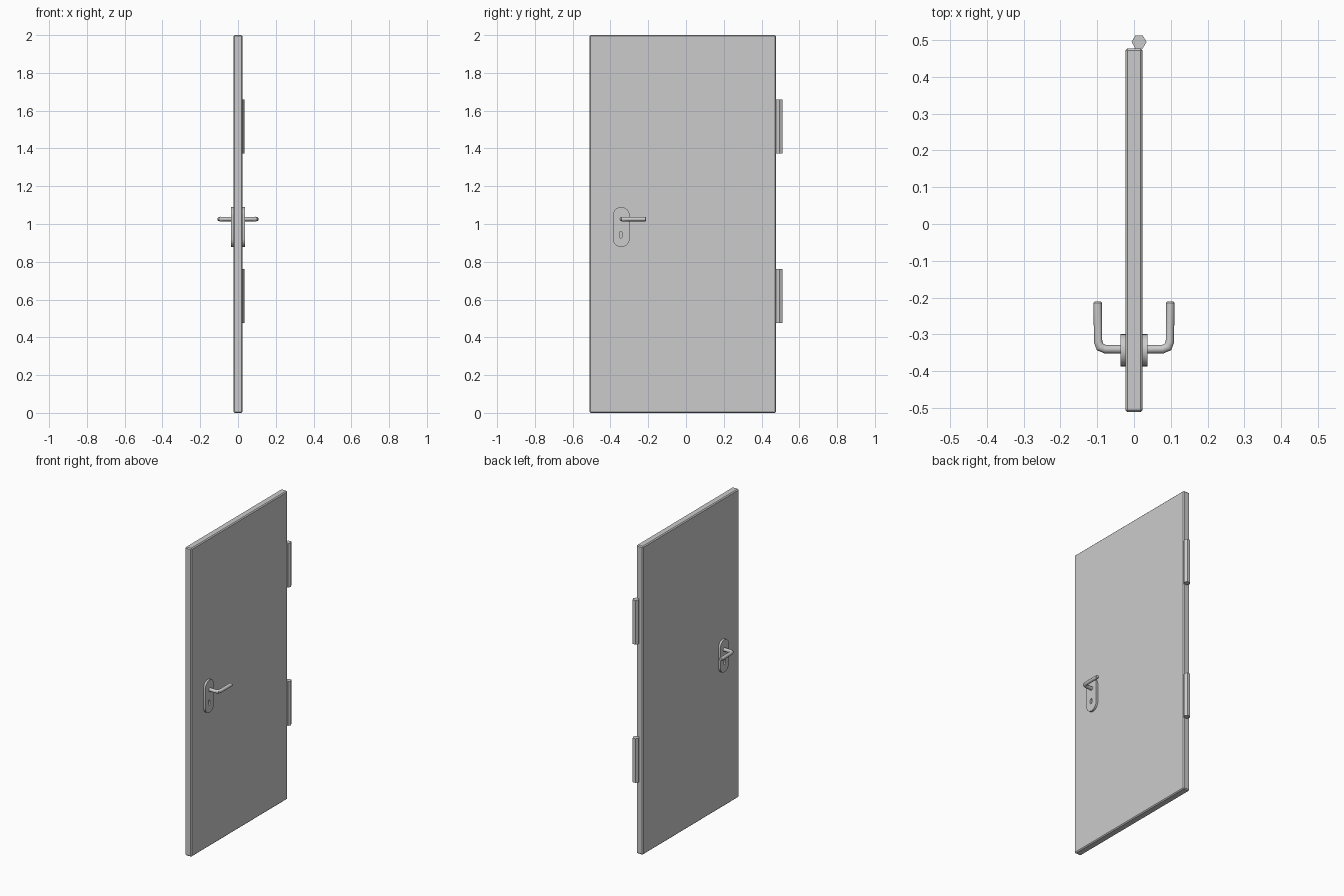
import bpy, bmesh
from math import pi, sin, cos, radians
from mathutils import Matrix, Vector

if "Cube" in bpy.data.objects:
    bpy.data.objects.remove(bpy.data.objects["Cube"])


def add_object(name, mesh, smooth=False, mirror=False):
    obj = bpy.data.objects.new(name, mesh)
    bpy.context.collection.objects.link(obj)
    if smooth:
        mesh.shade_smooth()
        mesh.set_sharp_from_angle(angle=radians(35))
    if mirror:
        obj.modifiers.new("other_side", 'MIRROR').use_axis[0] = True
    return obj


def to_mesh(bm, name):
    bmesh.ops.recalc_face_normals(bm, faces=bm.faces)
    mesh = bpy.data.meshes.new(name)
    bm.to_mesh(mesh)
    bm.free()
    return mesh


def stadium(y, z_low, z_high, r, n=12):
    """Rounded slot outline in (y, z)."""
    top = [(y + r * cos(pi * i / n), z_high - r + r * sin(pi * i / n)) for i in range(n + 1)]
    low = [(y - r * cos(pi * i / n), z_low + r - r * sin(pi * i / n)) for i in range(n + 1)]
    return top + low


def plate_mesh(name, outlines, x0, x1):
    """Extrude filled outlines (with holes) along x."""
    curve = bpy.data.curves.new(name, 'CURVE')
    curve.dimensions, curve.fill_mode = '2D', 'BOTH'
    curve.extrude = (x1 - x0) / 2
    for outline in outlines:
        spline = curve.splines.new('POLY')
        spline.points.add(len(outline) - 1)
        for p, (u, v) in zip(spline.points, outline):
            p.co = (u, v, 0, 1)
        spline.use_cyclic_u = True
    temp = bpy.data.objects.new(name, curve)
    bpy.context.collection.objects.link(temp)
    graph = bpy.context.evaluated_depsgraph_get()
    mesh = bpy.data.meshes.new_from_object(temp.evaluated_get(graph))
    bpy.data.objects.remove(temp)
    mesh.transform(Matrix(((0, 0, 1, (x0 + x1) / 2), (1, 0, 0, 0), (0, 1, 0, 0), (0, 0, 0, 1))))
    bm = bmesh.new()
    bm.from_mesh(mesh)
    bmesh.ops.remove_doubles(bm, verts=bm.verts, dist=1e-5)
    return to_mesh(bm, name)


def tube_mesh(name, path, z, radii, n=12):
    """Sweep a round section along a path in the xy plane."""
    bm = bmesh.new()
    pts = [Vector((x, y, z)) for x, y in path]
    rings = []
    for i, p in enumerate(pts):
        before = (p - pts[i - 1]).normalized() if i else Vector()
        after = (pts[i + 1] - p).normalized() if i < len(pts) - 1 else Vector()
        t = (before + after).normalized()
        side = Vector((t.y, -t.x, 0))
        rings.append([bm.verts.new(p + radii[i] * (side * cos(2 * pi * k / n)
                      + Vector((0, 0, sin(2 * pi * k / n))))) for k in range(n)])
    for a, b in zip(rings, rings[1:]):
        for k in range(n):
            bm.faces.new((a[k], a[(k + 1) % n], b[(k + 1) % n], b[k]))
    bm.faces.new(rings[0])
    bm.faces.new(rings[-1])
    return to_mesh(bm, name)


# Door leaf with chamfered edges
bm = bmesh.new()
bmesh.ops.create_cube(bm, size=1)
bmesh.ops.scale(bm, vec=(0.047, 0.988, 2.0), verts=bm.verts)
bmesh.ops.translate(bm, vec=(0, -0.017, 1.0), verts=bm.verts)
bmesh.ops.bevel(bm, geom=bm.edges[:], offset=0.006, segments=1, affect='EDGES')
add_object("door_leaf", to_mesh(bm, "door_leaf"))

# Six-sided hinge barrels
for name, z in (("lower_hinge", 0.618), ("upper_hinge", 1.515)):
    bm = bmesh.new()
    bmesh.ops.create_cone(bm, cap_ends=True, segments=6, radius1=0.0203, radius2=0.0203, depth=0.286)
    bmesh.ops.rotate(bm, verts=bm.verts, matrix=Matrix.Rotation(pi / 2, 3, 'Z'))
    bmesh.ops.translate(bm, vec=(0.0137, 0.4945, z), verts=bm.verts)
    add_object(name, to_mesh(bm, name))

# Rounded lock plates with keyhole, both sides
outlines = [stadium(-0.343, 0.878, 1.09, 0.044), stadium(-0.345, 0.926, 0.961, 0.0075, 6)]
add_object("lock_plates", plate_mesh("lock_plates", outlines, 0.02, 0.0365), True, True)

# Bent lever handles, both sides
path = [(0.03, -0.34), (0.078, -0.34), (0.092, -0.334), (0.0975, -0.32),
        (0.0985, -0.214), (0.0985, -0.211)]
radii = [0.0115, 0.0115, 0.0125, 0.0115, 0.0115, 0.009]
add_object("lever_handles", tube_mesh("lever_handles", path, 1.026, radii), True, True)
